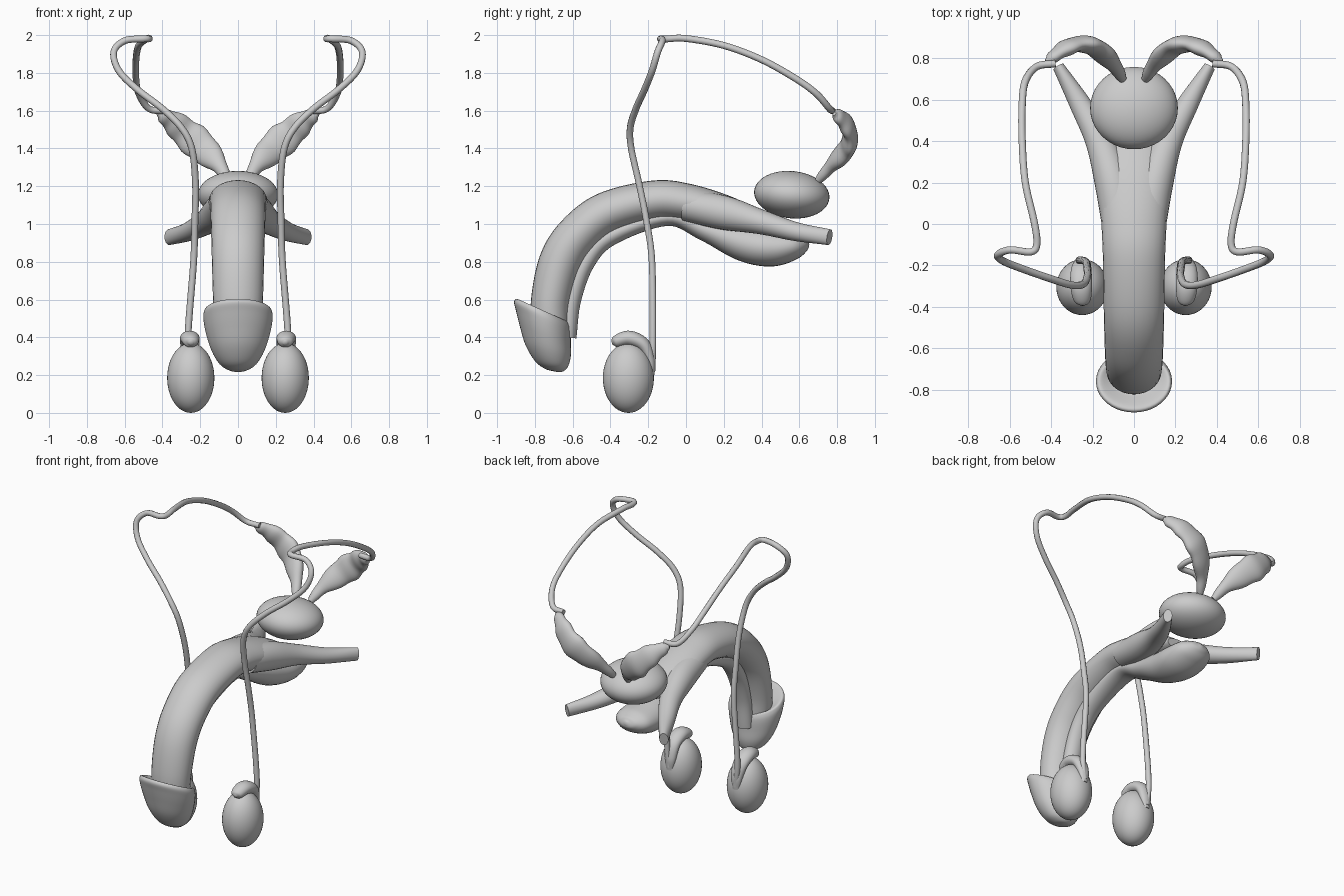
import bpy, bmesh, math
from mathutils import Vector

cube = bpy.data.objects.get("Cube")
if cube:
    bpy.data.objects.remove(cube)

mat = bpy.data.materials.new("light grey")
mat.use_nodes = True
GREY = (0.6, 0.6, 0.6, 1)
mat.diffuse_color = GREY
mat.node_tree.nodes["Principled BSDF"].inputs["Base Color"].default_value = GREY


def smooth_path(points, steps):
    """Catmull-Rom interpolation of tuples of any length."""
    pts = [Vector(p) for p in points]
    pts = [2 * pts[0] - pts[1]] + pts + [2 * pts[-1] - pts[-2]]
    out = []
    for p, q, r, s in zip(pts, pts[1:], pts[2:], pts[3:]):
        for k in range(steps):
            t = k / steps
            out.append(0.5 * (2 * q + (r - p) * t + (2 * p - 5 * q + 4 * r - s) * t * t
                              + (3 * q - p - 3 * r + s) * t ** 3))
    return out + [pts[-2]]


def finish(ob):
    ob.data.materials.append(mat)
    bpy.ops.object.select_all(action="DESELECT")
    ob.select_set(True)
    bpy.context.view_layer.objects.active = ob
    bpy.ops.object.shade_smooth_by_angle(angle=math.radians(50))
    return ob


def skin(name, rings, sides=28):
    """Surface over elliptical rings given as centre and two half axes."""
    bm = bmesh.new()
    loops = []
    for c, a, b in rings:
        angles = [2 * math.pi * i / sides for i in range(sides)]
        loops.append([bm.verts.new(c + a * math.cos(u) + b * math.sin(u)) for u in angles])
    for lo, hi in zip(loops, loops[1:]):
        for i in range(sides):
            j = (i + 1) % sides
            bm.faces.new((lo[i], lo[j], hi[j], hi[i]))
    bm.faces.new(loops[0])
    bm.faces.new(loops[-1])
    bmesh.ops.recalc_face_normals(bm, faces=bm.faces)
    mesh = bpy.data.meshes.new(name)
    bm.to_mesh(mesh)
    bm.free()
    ob = bpy.data.objects.new(name, mesh)
    bpy.context.collection.objects.link(ob)
    return finish(ob)


def tube(name, stations, ref, steps=8, lumps=0.0):
    """Tube through (x, y, z, radius along ref, other radius)."""
    path = smooth_path(stations, steps)
    rings = []
    for i, p in enumerate(path):
        ahead, behind = path[min(i + 1, len(path) - 1)], path[max(i - 1, 0)]
        t = (Vector(ahead[:3]) - Vector(behind[:3])).normalized()
        side = (ref - t * ref.dot(t)).normalized()
        swell = 1 + lumps * math.sin(i * 0.9)
        rings.append((Vector(p[:3]), side * max(p[3], 0.004) * swell,
                      t.cross(side) * max(p[4], 0.004) * swell))
    return skin(name, rings)


def ball(name, loc, radii, tilt=(0, 0, 0)):
    bpy.ops.mesh.primitive_uv_sphere_add(segments=40, ring_count=24, location=loc, rotation=tilt)
    ob = bpy.context.object
    ob.name = name
    ob.scale = radii
    return finish(ob)


def cord(name, points, radius):
    curve = bpy.data.curves.new(name, "CURVE")
    curve.dimensions = "3D"
    curve.bevel_depth = radius
    curve.bevel_resolution = 3
    curve.use_fill_caps = True
    path = smooth_path(points, 8)
    spline = curve.splines.new("POLY")
    spline.points.add(len(path) - 1)
    for sp, p in zip(spline.points, path):
        sp.co = (*p, 1)
    spline.use_smooth = True
    ob = bpy.data.objects.new(name, curve)
    bpy.context.collection.objects.link(ob)
    curve.materials.append(mat)


X, Y = Vector((1, 0, 0)), Vector((0, 1, 0))

# Arched shaft
tube("shaft", [(0, -.72, .42, .12, .1), (0, -.715, .6, .132, .105), (0, -.665, .8, .138, .113),
               (0, -.575, .94, .142, .113), (0, -.42, 1.06, .146, .11), (0, -.17, 1.125, .15, .105),
               (0, 0, 1.115, .157, .1), (0, .2, 1.07, .165, .085), (0, .34, 1.03, .14, .06),
               (0, .42, 1.01, .08, .03)], X)

# Spongy body below the shaft, swelling into the bulb
tube("spongy_body_and_bulb", [(0, -.63, .4, .06, .05), (0, -.605, .6, .06, .05),
                              (0, -.53, .8, .065, .05), (0, -.4, .935, .07, .05),
                              (0, -.1, 1.035, .08, .045), (0, .1, .97, .09, .06),
                              (0, .3, .9, .12, .095), (0, .45, .875, .14, .1),
                              (0, .57, .885, .125, .075), (0, .63, .895, .07, .04),
                              (0, .65, .9, .01, .01)], X)

# Cap at the front end: front and back edge of each ring, and its half width
cap = [(-.82, .53, -.66, .47, .11), (-.885, .6, -.63, .485, .165), (-.91, .59, -.615, .465, .182),
       (-.9, .54, -.61, .43, .182), (-.88, .46, -.61, .37, .168), (-.85, .36, -.61, .3, .14),
       (-.8, .275, -.625, .245, .098), (-.75, .235, -.65, .22, .05), (-.71, .222, -.68, .216, .01)]
cap_rings = []
for fy, fz, by, bz, w in smooth_path(cap, 5):
    front, back = Vector((0, fy, fz)), Vector((0, by, bz))
    cap_rings.append(((front + back) / 2, X * w, (front - back) / 2))
skin("end_cap", cap_rings, 40)

# Rounded gland behind
ball("rear_gland", (0, .56, 1.155), (.212, .2, .125), (math.radians(-6), 0, 0))

for s, side in ((1, "left"), (-1, "right")):
    def flip(points):
        return [(s * p[0], *p[1:]) for p in points]

    # Diverging rear legs of the shaft
    tube(side + "_rear_leg", flip([(.06, 0, 1.1, .095, .085), (.1, .2, 1.06, .09, .09),
                                   (.165, .4, 1.01, .07, .065), (.26, .58, .96, .052, .05),
                                   (.365, .76, .93, .028, .042)]), X)

    # Oval bodies with the folded duct on top
    ball(side + "_oval_body", (s * .25, -.305, .185), (.125, .135, .185))
    tube(side + "_folded_duct", flip([(.25, -.392, .37, .01, .01), (.25, -.37, .378, .04, .032),
                                      (.255, -.3, .395, .052, .04), (.255, -.225, .36, .05, .036),
                                      (.25, -.19, .28, .04, .028), (.25, -.185, .2, .025, .018)]), X)

    # Long looping cord
    cord(side + "_cord", flip([(.25, -.18, .22), (.265, -.175, .4), (.235, -.18, .8),
                               (.228, -.21, 1.02), (.225, -.25, 1.22), (.245, -.29, 1.4),
                               (.3, -.295, 1.51), (.4, -.265, 1.61), (.53, -.22, 1.71),
                               (.63, -.18, 1.81), (.658, -.15, 1.91), (.6, -.125, 1.97),
                               (.5, -.135, 1.98), (.47, -.1, 1.98), (.48, 0, 1.982),
                               (.525, .2, 1.945), (.54, .4, 1.87), (.54, .58, 1.77),
                               (.525, .69, 1.69), (.47, .76, 1.61), (.38, .775, 1.6)]), .018)

    # Lumpy pouch joining the cord to the gland
    tube(side + "_pouch", flip([(.055, .7, 1.23, .02, .02), (.1, .77, 1.31, .035, .045),
                                (.185, .85, 1.4, .042, .082), (.27, .87, 1.475, .038, .08),
                                (.345, .84, 1.54, .035, .06), (.4, .8, 1.575, .026, .035),
                                (.425, .785, 1.585, .01, .01)]), Y, 6, 0.06)
